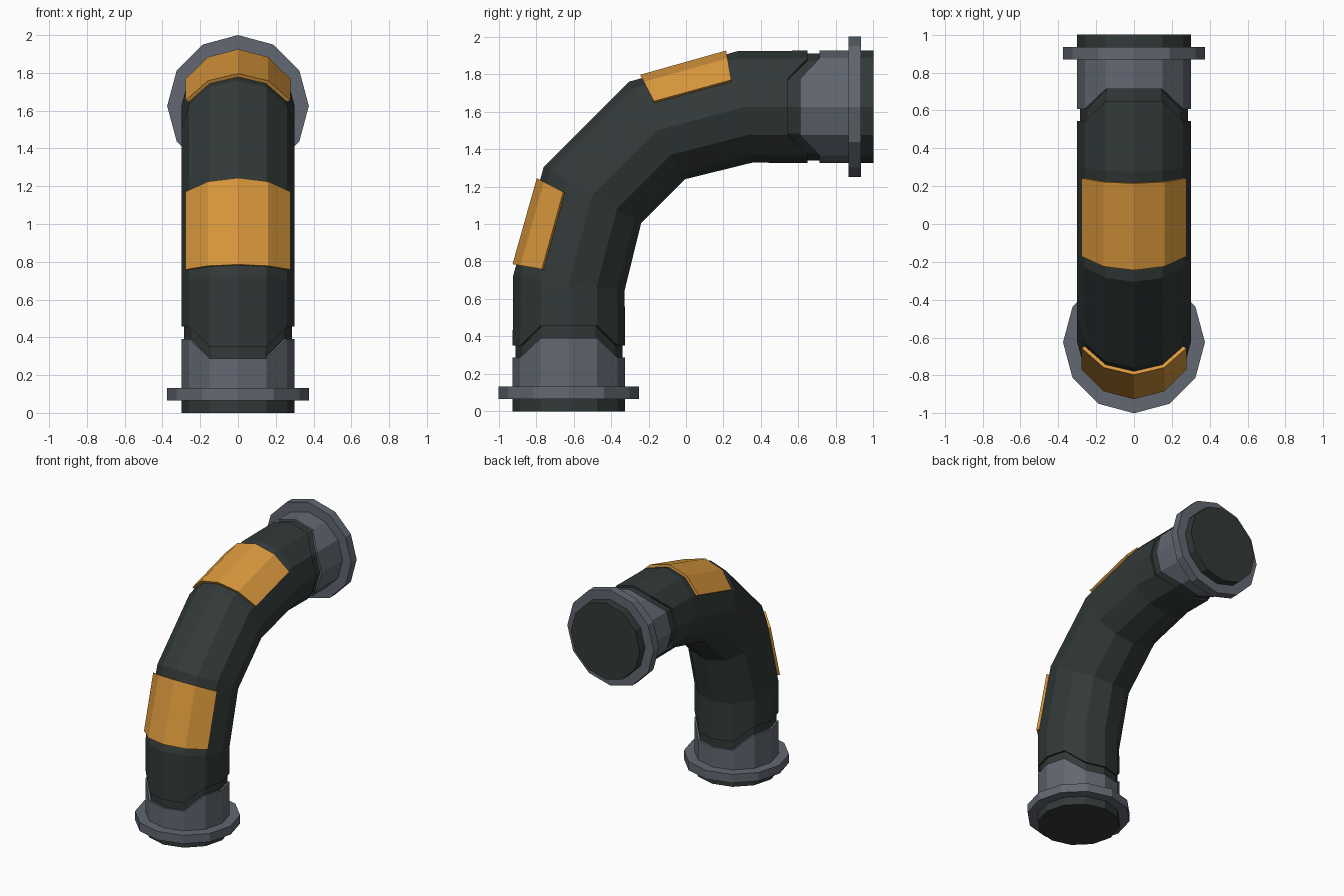
import bpy, bmesh, math
from mathutils import Vector

if "Cube" in bpy.data.objects:
    bpy.data.objects.remove(bpy.data.objects["Cube"])

SIDES = 12
R = 0.30            # pipe radius
BEND = 0.94         # bend radius of the centre line
AXIS = -0.625       # y of the lower pipe axis


def material(name, rgb):
    m = bpy.data.materials.new(name)
    m.diffuse_color = (*rgb, 1)
    m.use_nodes = True
    m.node_tree.nodes["Principled BSDF"].inputs["Base Color"].default_value = m.diffuse_color
    return m


dark = material("dark_green_grey", (0.032, 0.042, 0.040))
grey = material("steel_grey", (0.122, 0.136, 0.165))
orange = material("orange", (0.69, 0.31, 0.045))


def flip(p):
    """Mirror across the diagonal plane that swaps the two pipe ends."""
    return Vector((p.x, 1 - p.z, 1 - p.y))


def loft(name, rings, mat, loop=False):
    """Skin a list of closed rings; cap the ends or join last to first."""
    bm = bmesh.new()
    vs = [[bm.verts.new(p) for p in ring] for ring in rings]
    n = len(rings[0])
    pairs = list(zip(vs, vs[1:])) + ([(vs[-1], vs[0])] if loop else [])
    for a, b in pairs:
        for i in range(n):
            j = (i + 1) % n
            bm.faces.new((a[i], a[j], b[j], b[i]))
    if not loop:
        bm.faces.new(vs[0])
        bm.faces.new(vs[-1])
    bmesh.ops.recalc_face_normals(bm, faces=bm.faces)
    me = bpy.data.meshes.new(name)
    bm.to_mesh(me)
    bm.free()
    me.materials.append(mat)
    ob = bpy.data.objects.new(name, me)
    bpy.context.collection.objects.link(ob)
    return ob


def straight(z, r, step=0.0):
    """Ring on the lower leg; step raises the left and right sides."""
    ring = []
    for i in range(SIDES):
        a = math.tau * i / SIDES
        up = step if abs(math.sin(a)) > 0.7 else 0
        ring.append(Vector((r * math.sin(a), AXIS - r * math.cos(a), z + up)))
    return ring


def bend_point(k, a, r=R):
    """Point at angle a on bend ring k (0 to 3, 30 degrees apart)."""
    t = math.radians(30 * k)
    tilt = math.radians((7.5, 30, 60, 82.5)[k])
    y = AXIS + BEND * (1 - math.cos(t))
    z = 1.625 - BEND + BEND * math.sin(t)
    d = r * math.cos(a)
    return Vector((r * math.sin(a), y - d * math.cos(tilt), z + d * math.sin(tilt)))


def bend_ring(k):
    return [bend_point(k, math.tau * i / SIDES) for i in range(SIDES)]


# Bent pipe with a shallow stepped groove near each end
half = [straight(0, R), straight(0.1, R), straight(0.1, 0.285),
        straight(0.352, 0.285, 0.105), straight(0.352, R, 0.105),
        bend_ring(0), bend_ring(1)]
loft("bent_pipe", half + [[flip(p) for p in r] for r in reversed(half)], dark)

# Collars with flanges
collar = [straight(0.065, 0.27), straight(0.065, 0.375), straight(0.132, 0.375),
          straight(0.132, R), straight(0.287, R, 0.105), straight(0.287, 0.27, 0.105)]
loft("lower_collar", collar, grey, loop=True)
loft("upper_collar", [[flip(p) for p in r] for r in collar], grey, loop=True)

# Raised plates on the outside of the bend
plate = []
for deg in (-60, -30, 0, 30, 60):
    a = math.radians(deg)
    plate.append([bend_point(0, a, r).lerp(bend_point(1, a, r), t)
                  for r, t in ((0.295, 0.1), (0.32, 0.1), (0.32, 0.88), (0.295, 0.88))])
loft("lower_plate", plate, orange)
loft("upper_plate", [[flip(p) for p in r] for r in plate], orange)
